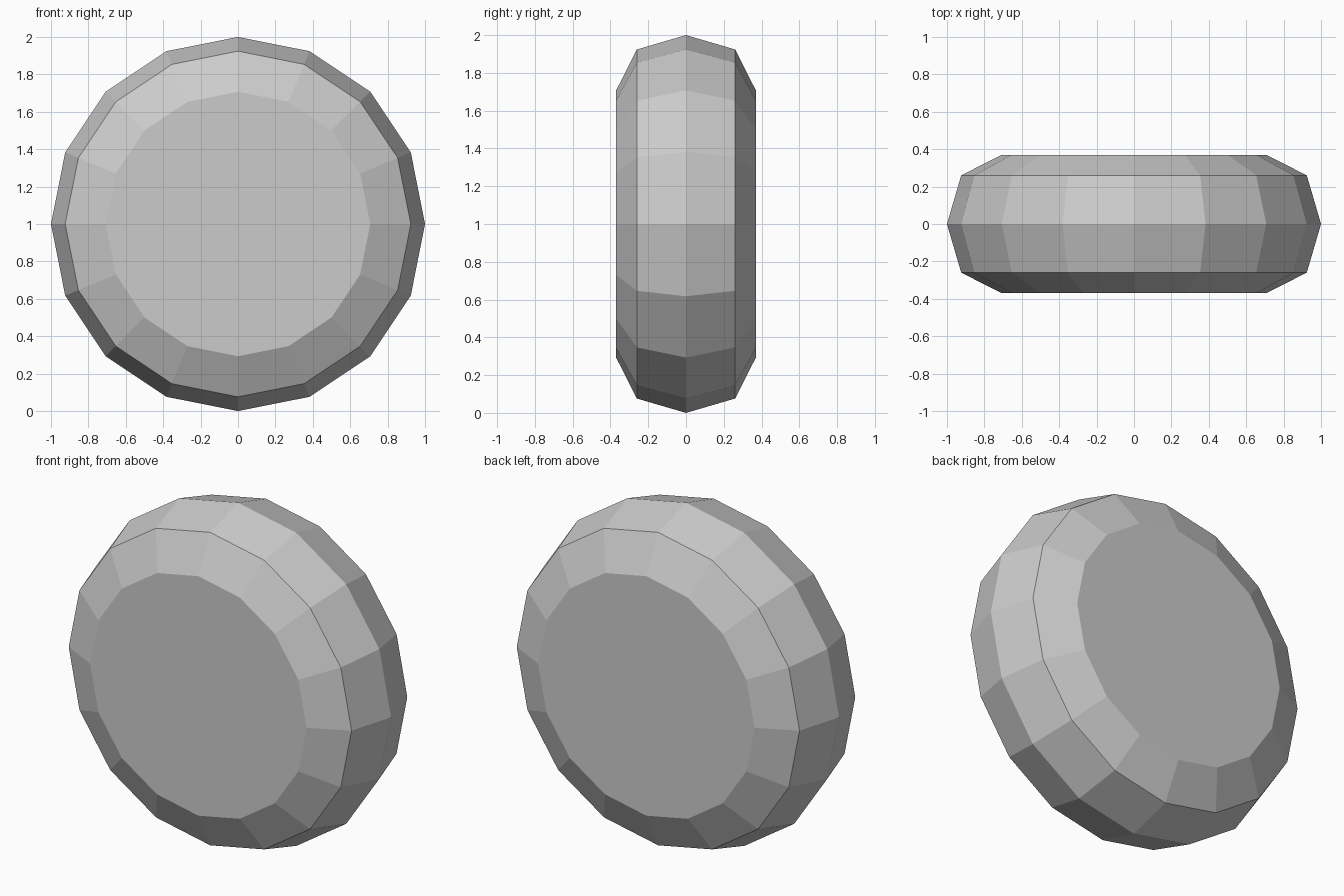
import bpy, bmesh
from math import sin, cos, pi

if "Cube" in bpy.data.objects:
    bpy.data.objects.remove(bpy.data.objects["Cube"])

SIDES = 16
# Profile across the thickness: (y, radius)
PROFILE = [(-0.37, 0.707), (-0.26, 0.924), (0.0, 1.0), (0.26, 0.924), (0.37, 0.707)]

bm = bmesh.new()

# Rings of the faceted disc, around the y axis
rings = [[bm.verts.new((r * sin(2 * pi * i / SIDES), y, 1 + r * cos(2 * pi * i / SIDES)))
          for i in range(SIDES)] for y, r in PROFILE]

# Rim bands
for a, b in zip(rings, rings[1:]):
    for i in range(SIDES):
        j = (i + 1) % SIDES
        bm.faces.new((a[i], a[j], b[j], b[i]))

# Flat front and back
bm.faces.new(rings[0])
bm.faces.new(rings[-1])
bmesh.ops.recalc_face_normals(bm, faces=bm.faces[:])

mesh = bpy.data.meshes.new("wheel")
bm.to_mesh(mesh)
bm.free()
bpy.context.collection.objects.link(bpy.data.objects.new("wheel", mesh))
